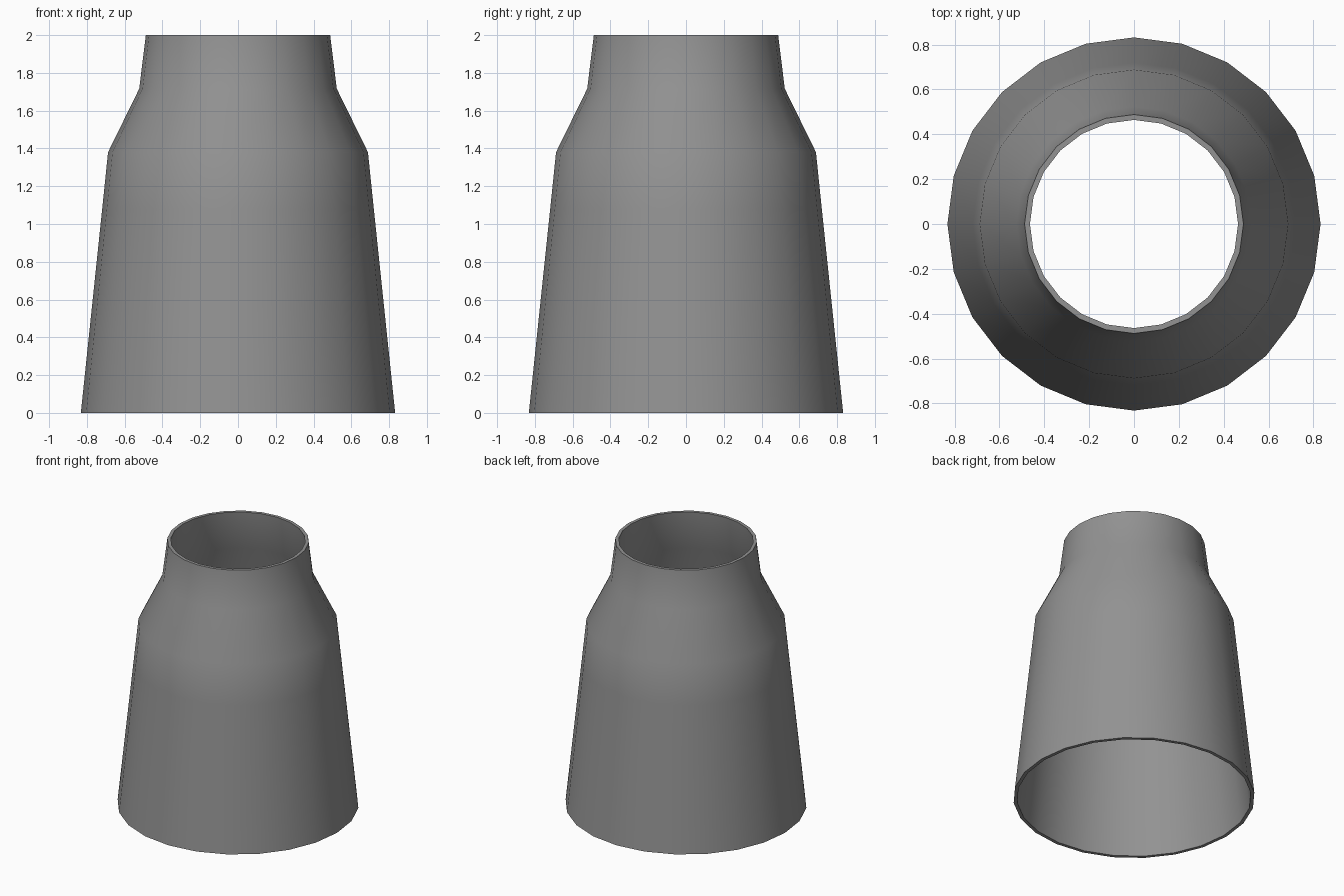
import bpy, bmesh
from math import cos, sin, tau, radians

if "Cube" in bpy.data.objects:
    bpy.data.objects.remove(bpy.data.objects["Cube"])

SIDES = 24

# Closed wall section (radius, height): outside going up, inside going down
OUTER = [(0.832, 0.0), (0.719, 1.08), (0.688, 1.38), (0.523, 1.716), (0.488, 2.0)]
INNER = [(0.464, 2.0), (0.499, 1.709), (0.664, 1.373), (0.694, 1.08), (0.807, 0.0)]


def lathe(name, section):
    bm = bmesh.new()
    rings = [[bm.verts.new((r * cos(tau * i / SIDES), r * sin(tau * i / SIDES), z))
              for i in range(SIDES)] for r, z in section]
    for a, b in zip(rings, rings[1:] + rings[:1]):
        for i in range(SIDES):
            j = (i + 1) % SIDES
            bm.faces.new((a[i], a[j], b[j], b[i]))
    bmesh.ops.recalc_face_normals(bm, faces=bm.faces)
    mesh = bpy.data.meshes.new(name)
    bm.to_mesh(mesh)
    bm.free()
    obj = bpy.data.objects.new(name, mesh)
    bpy.context.collection.objects.link(obj)
    return obj


# Open tapered sleeve with a stepped shoulder
sleeve = lathe("tapered_sleeve", OUTER + INNER)
bpy.context.view_layer.objects.active = sleeve
sleeve.select_set(True)
bpy.ops.object.shade_smooth_by_angle(angle=radians(35))

# Dark grey finish
grey = bpy.data.materials.new("dark_grey")
grey.diffuse_color = (0.29, 0.29, 0.29, 1)
grey.use_nodes = True
grey.node_tree.nodes["Principled BSDF"].inputs["Base Color"].default_value = grey.diffuse_color
sleeve.data.materials.append(grey)
